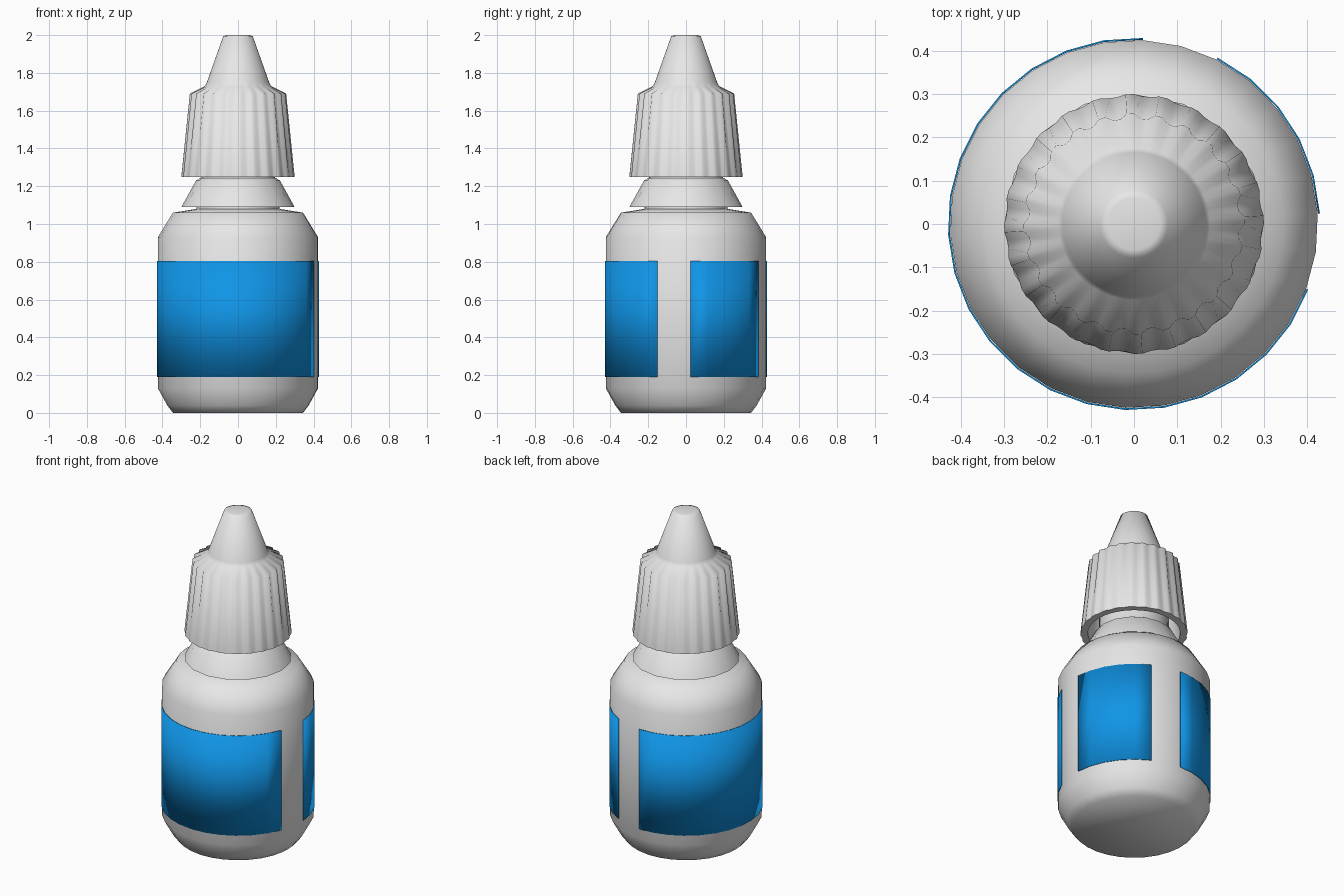
import bpy, bmesh
from math import sin, cos, radians, pi

cube = bpy.data.objects.get("Cube")
if cube:
    bpy.data.objects.remove(cube, do_unlink=True)


def material(name, colour):
    mat = bpy.data.materials.new(name)
    mat.use_nodes = True
    mat.diffuse_color = colour
    mat.node_tree.nodes["Principled BSDF"].inputs["Base Color"].default_value = colour
    return mat


plastic = material("white plastic", (0.8, 0.8, 0.8, 1))
blue = material("label blue", (0.005, 0.3, 0.8, 1))


def finish(name, bm, mat, angle=75):
    bmesh.ops.recalc_face_normals(bm, faces=bm.faces)
    for face in bm.faces:
        face.smooth = True
    mesh = bpy.data.meshes.new(name)
    bm.to_mesh(mesh)
    bm.free()
    mesh.set_sharp_from_angle(angle=radians(angle))
    mesh.materials.append(mat)
    obj = bpy.data.objects.new(name, mesh)
    bpy.context.collection.objects.link(obj)
    return obj


def lathe(name, profile, sides, mat, offset=0.0, flute=None):
    """Turn (radius, height) points around z; flute(i, j) scales the radius."""
    bm = bmesh.new()
    rings = []
    for j, (r, z) in enumerate(profile):
        ring = []
        for i in range(sides):
            a = radians(offset) + 2 * pi * i / sides
            k = r * (flute(i, j) if flute else 1)
            ring.append(bm.verts.new((k * cos(a), k * sin(a), z)))
        rings.append(ring)
    for low, high in zip(rings, rings[1:]):
        for i in range(sides):
            n = (i + 1) % sides
            bm.faces.new((low[i], low[n], high[n], high[i]))
    bm.faces.new(rings[0])
    bm.faces.new(rings[-1])
    return finish(name, bm, mat)


SIDES, TURN = 30, 3.3

# Bottle body with sloped base, shoulder and neck
lathe("bottle_body", [
    (0.345, 0.0), (0.375, 0.04), (0.425, 0.13), (0.425, 0.93), (0.345, 1.06),
    (0.22, 1.08), (0.22, 1.22), (0.195, 1.24), (0.195, 1.55)],
    SIDES, plastic, TURN)

# Skirt on the neck
lathe("neck_skirt", [
    (0.21, 1.09), (0.30, 1.09), (0.222, 1.23), (0.20, 1.243)], 16, plastic)

# Hollow cap: inside wall, ribbed outside wall, then the shoulder and nozzle
RIBBED = {2: 0.985, 3: 0.955}


def ribs(i, j):
    return RIBBED.get(j, 1) if i % 4 >= 2 else 1


lathe("ribbed_cap", [
    (0.225, 1.66), (0.258, 1.25), (0.30, 1.25), (0.255, 1.69), (0.175, 1.73),
    (0.165, 1.75), (0.078, 1.995), (0.06, 2.0)],
    96, plastic, flute=ribs)


# Label panels: thin curved plates following the facets of the body
def label(name, first, last):
    bm = bmesh.new()
    edges = []
    for i in range(first, last + 1):
        a = radians(TURN) + 2 * pi * i / SIDES
        x, y = 0.43 * cos(a), 0.43 * sin(a)
        edges.append((bm.verts.new((x, y, 0.19)), bm.verts.new((x, y, 0.805))))
    for (a, b), (c, d) in zip(edges, edges[1:]):
        bm.faces.new((a, c, d, b))
    obj = finish(name, bm, blue, 40)
    solid = obj.modifiers.new("thickness", "SOLIDIFY")
    solid.thickness = 0.004
    solid.offset = -1
    return obj


label("main_label", 7, 28)
label("small_label", 0, 5)
